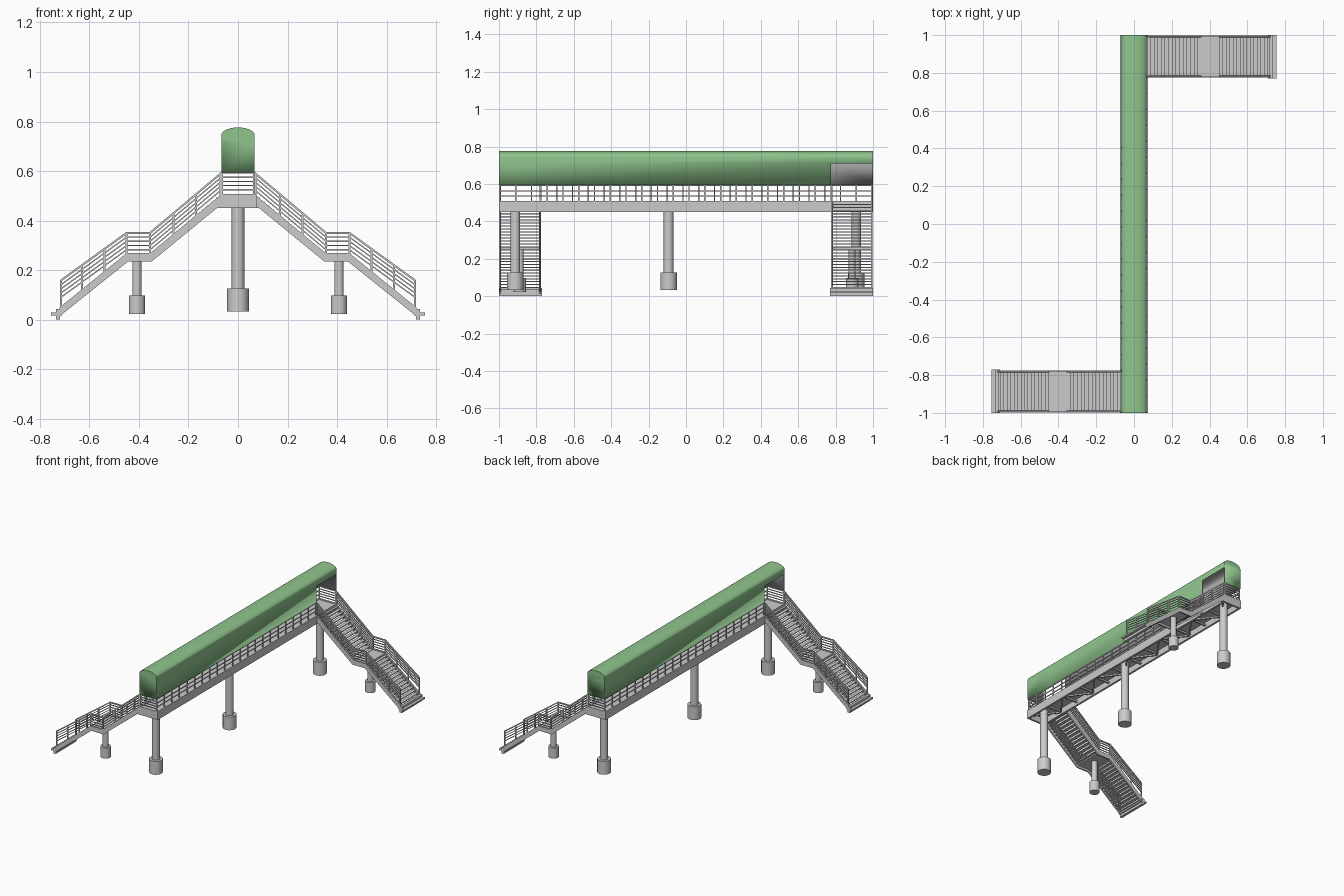
import bpy, bmesh, math
from mathutils import Matrix, Vector

if "Cube" in bpy.data.objects:
    bpy.data.objects.remove(bpy.data.objects["Cube"])

W = 0.067      # half width of the bridge
Y0 = 0.775     # inner edge of each staircase


def finish(name, bm, smooth=False):
    bmesh.ops.recalc_face_normals(bm, faces=bm.faces)
    me = bpy.data.meshes.new(name)
    bm.to_mesh(me)
    bm.free()
    ob = bpy.data.objects.new(name, me)
    bpy.context.collection.objects.link(ob)
    if smooth:
        bpy.context.view_layer.objects.active = ob
        ob.select_set(True)
        bpy.ops.object.shade_smooth_by_angle(angle=math.radians(40))
        ob.select_set(False)
    return ob


def box(bm, x0, x1, y0, y1, z0, z1):
    m = Matrix.Translation(((x0 + x1) / 2, (y0 + y1) / 2, (z0 + z1) / 2))
    bmesh.ops.create_cube(bm, size=1, matrix=m @ Matrix.Diagonal((x1 - x0, y1 - y0, z1 - z0, 1)))


def bar(bm, p, q, t):
    p, q = Vector(p), Vector(q)
    d = q - p
    m = Matrix.Translation((p + q) / 2) @ d.to_track_quat('Z', 'Y').to_matrix().to_4x4()
    bmesh.ops.create_cube(bm, size=1, matrix=m @ Matrix.Diagonal((t, t, d.length + t * 0.5, 1)))


def plate(bm, pts, y0, y1):
    f = bm.faces.new([bm.verts.new((x, y0, z)) for x, z in pts])
    r = bmesh.ops.extrude_face_region(bm, geom=[f])
    for v in r['geom']:
        if isinstance(v, bmesh.types.BMVert):
            v.co.y = y1


def turn(bm, s):
    if s < 0:
        bmesh.ops.rotate(bm, verts=bm.verts, matrix=Matrix.Rotation(math.pi, 3, 'Z'))


def lerp(pts, x):
    for (xa, za), (xb, zb) in zip(pts, pts[1:]):
        if xa <= x <= xb:
            return za + (zb - za) * (x - xa) / (xb - xa)
    return pts[-1][1]


def pillar(name, x, y, r, foot_r, z0, z1, z2):
    bm = bmesh.new()
    for rad, a, b in ((foot_r, z0, z1), (r, z1, z2)):
        bmesh.ops.create_cone(bm, cap_ends=True, segments=32, radius1=rad, radius2=rad,
                              depth=b - a, matrix=Matrix.Translation((x, y, (a + b) / 2)))
    finish(name, bm, True)


# Canopy: arched shell with closed ends and a side doorway at each staircase
prof = [(W, 0.595), (W, 0.71)]
prof += [(W * math.cos(math.pi * i / 24), 0.745 + 0.031 * math.sin(math.pi * i / 24)) for i in range(25)]
prof += [(-W, 0.71), (-W, 0.595)]
bm = bmesh.new()
rings = [[bm.verts.new((x, y, z)) for x, z in prof] for y in (-1, -Y0, Y0, 1)]
last = len(prof) - 2
for j in range(3):
    for i in range(last + 1):
        if (j, i) not in ((2, 0), (0, last)):
            a, b = rings[j], rings[j + 1]
            bm.faces.new((a[i], b[i], b[i + 1], a[i + 1]))
bm.faces.new(rings[0])
bm.faces.new(rings[3])
canopy = finish("canopy", bm, True)
green = bpy.data.materials.new("canopy_green")
green.diffuse_color = (0.28, 0.56, 0.27, 1)
green.use_nodes = True
green.node_tree.nodes["Principled BSDF"].inputs["Base Color"].default_value = green.diffuse_color
lining = bpy.data.materials.new("lining_grey")
lining.diffuse_color = (0.45, 0.45, 0.45, 1)
lining.use_nodes = True
lining.node_tree.nodes["Principled BSDF"].inputs["Base Color"].default_value = lining.diffuse_color
canopy.data.materials.append(green)
canopy.data.materials.append(lining)
sol = canopy.modifiers.new("shell", 'SOLIDIFY')
sol.thickness = 0.004
sol.offset = -1
sol.material_offset = 1

# Deck slab, side girders and end beams
bm = bmesh.new()
box(bm, -W + 0.005, W - 0.005, -0.995, 0.995, 0.493, 0.504)
for s in (-1, 1):
    box(bm, s * W - 0.007, s * W + 0.007, -1, 1, 0.45, 0.508)
    box(bm, -W, W, s * 0.993 - 0.007, s * 0.993 + 0.007, 0.45, 0.508)
finish("deck", bm)

# Bracing under the deck
bm = bmesh.new()
n = 12
for i in range(n):
    a, b = -0.98 + 1.96 * i / n, -0.98 + 1.96 * (i + 1) / n
    s = 1 if i % 2 else -1
    bar(bm, (-s * W * 0.9, a, 0.466), (s * W * 0.9, b, 0.466), 0.01)
    if i:
        bar(bm, (-W, a, 0.472), (W, a, 0.472), 0.012)
finish("deck_bracing", bm)

# Deck railings, left open where each staircase arrives
for s, name in ((1, "right"), (-1, "left")):
    bm = bmesh.new()
    x = W - 0.003
    for i in range(22):
        y = -0.995 + (Y0 + 0.995) * i / 21
        bar(bm, (x, y, 0.505), (x, y, 0.593), 0.007)
    for z in (0.592, 0.563, 0.535):
        bar(bm, (x, -0.995, z), (x, Y0, z), 0.005)
    for k in range(5):
        bar(bm, (-x, -0.995, 0.592 - 0.017 * k), (x, -0.995, 0.592 - 0.017 * k), 0.005)
    bar(bm, (x, 0.995, 0.505), (x, 0.995, 0.595), 0.008)
    turn(bm, s)
    finish(name + "_deck_railing", bm)

# Staircases, the second one turned half way round
top = [(W, 0.506), (0.355, 0.268), (0.45, 0.268), (0.722, 0.048)]
low = [(0.722, 0.012), (0.443, 0.235), (0.348, 0.235), (0.085, 0.45), (W, 0.45)]
hand = [(W, 0.592), (0.355, 0.35), (0.45, 0.35), (0.715, 0.158)]
for s, name in ((1, "right"), (-1, "left")):
    bm = bmesh.new()
    for y in (Y0, 0.988):
        plate(bm, top + low, y, y + 0.01)
    turn(bm, s)
    finish(name + "_stair_stringers", bm)

    bm = bmesh.new()
    for xa, za, xb, zb in ((W, 0.504, 0.355, 0.26), (0.45, 0.26, 0.725, 0.03)):
        n = 15
        for i in range(n):
            x = xa + (xb - xa) * (i + 0.5) / n
            z = za + (zb - za) * (i + 0.7) / n
            box(bm, x - 0.012, x + 0.012, Y0, 0.998, z - 0.006, z)
    box(bm, 0.35, 0.453, Y0, 0.998, 0.25, 0.262)
    turn(bm, s)
    finish(name + "_stair_treads", bm)

    bm = bmesh.new()
    box(bm, 0.71, 0.755, Y0 - 0.004, 1, 0.017, 0.028)
    box(bm, 0.718, 0.736, Y0 - 0.004, 1, 0.0, 0.043)
    turn(bm, s)
    finish(name + "_stair_foot", bm)

    bm = bmesh.new()
    for y in (Y0 + 0.004, 0.994):
        for k in range(5):
            for (xa, za), (xb, zb) in zip(hand, hand[1:]):
                t = 0.008 if k == 0 else 0.005
                bar(bm, (xa, y, za - 0.017 * k), (xb, y, zb - 0.017 * k), t)
        for x in (0.07, 0.17, 0.26, 0.355, 0.45, 0.54, 0.63, 0.715):
            bar(bm, (x, y, lerp(top, x) - 0.01), (x, y, lerp(hand, x)), 0.008)
    turn(bm, s)
    finish(name + "_stair_railing", bm)
    pillar(name + "_stair_pillar", s * 0.408, s * 0.888, 0.019, 0.033, 0.022, 0.097, 0.255)

# Main pillars
for y, name in ((-0.913, "front"), (-0.093, "middle"), (0.91, "back")):
    pillar(name + "_pillar", 0, y, 0.026, 0.044, 0.032, 0.126, 0.495)
